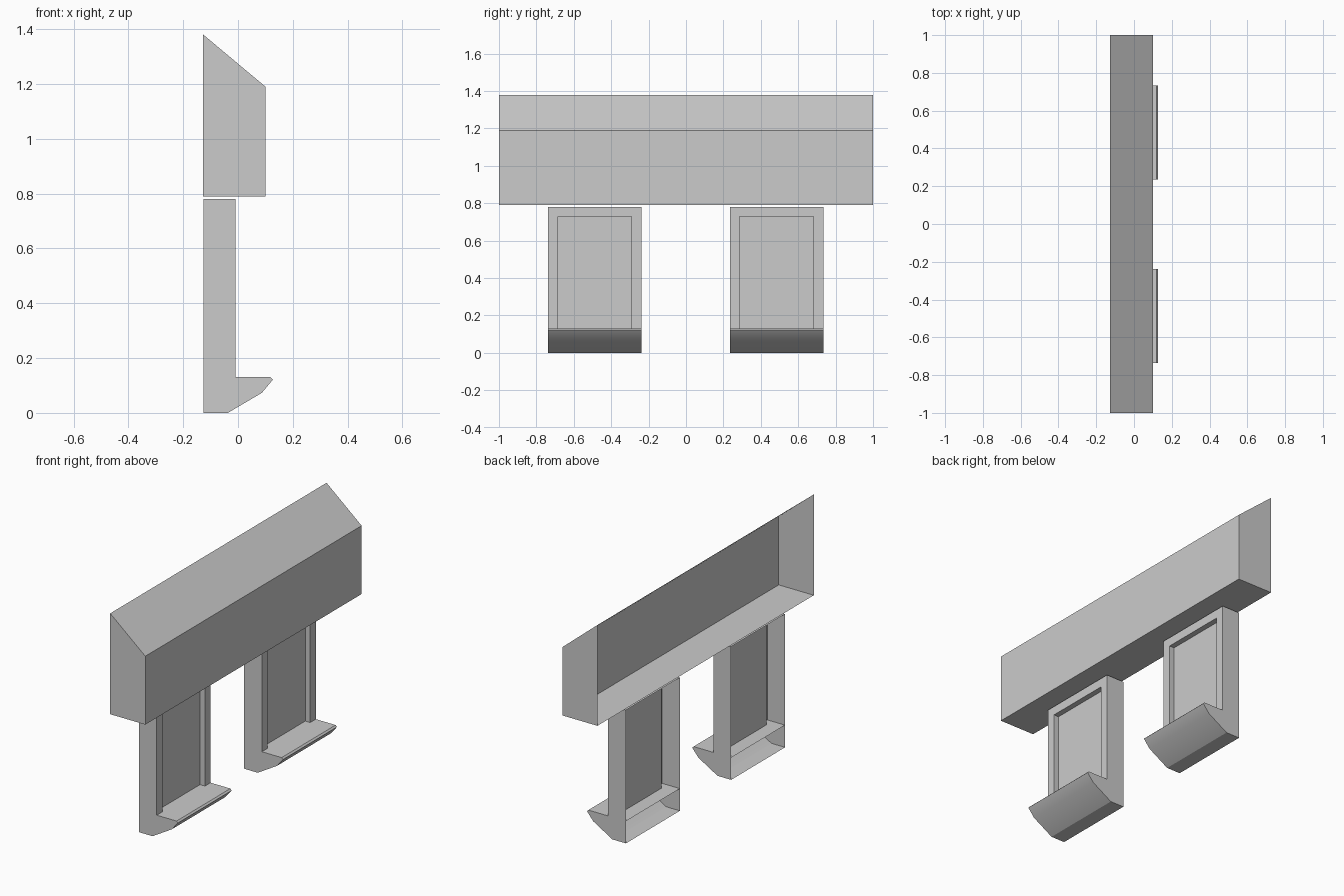
import bpy, bmesh, math

if "Cube" in bpy.data.objects:
    bpy.data.objects.remove(bpy.data.objects["Cube"])


def finish(name, bm):
    bmesh.ops.recalc_face_normals(bm, faces=bm.faces[:])
    mesh = bpy.data.meshes.new(name)
    bm.to_mesh(mesh)
    bm.free()
    ob = bpy.data.objects.new(name, mesh)
    bpy.context.collection.objects.link(ob)
    return ob


def open_shell(name, profile, y0, y1):
    """Extrude an x-z profile along y with capped ends; the back stays open."""
    bm = bmesh.new()
    a = [bm.verts.new((x, y0, z)) for x, z in profile]
    b = [bm.verts.new((x, y1, z)) for x, z in profile]
    for i in range(len(profile) - 1):
        bm.faces.new((a[i], a[i + 1], b[i + 1], b[i]))
    bm.faces.new(a)
    bm.faces.new(b[::-1])
    return finish(name, bm)


def framed_panel(name, y0, y1):
    """Upright panel with a recess in front, open at the back."""
    bottom, top, rim = 0.13, 0.78, 0.052
    # nested arches: back edge, front edge, recess edge, recess floor
    rings = [(-0.125, 0), (-0.01, 0), (-0.01, rim), (-0.042, rim)]
    bm = bmesh.new()
    loops = []
    for x, m in rings:
        pts = [(y0 + m, bottom), (y0 + m, top - m), (y1 - m, top - m), (y1 - m, bottom)]
        loops.append([bm.verts.new((x, y, z)) for y, z in pts])
    for p, q in zip(loops, loops[1:]):
        for i in range(3):
            bm.faces.new((p[i], p[i + 1], q[i + 1], q[i]))
    bm.faces.new(loops[-1])
    return finish(name, bm)


# sloped top beam, hollow from behind
open_shell("top_beam", [(-0.127, 0.79), (0.1, 0.79), (0.1, 1.19), (-0.127, 1.38)], -1, 1)

# two hanging panels, each with a rounded foot ledge
ledge = [(-0.125, 0), (-0.037, 0), (0.087, 0.073), (0.127, 0.121), (0.118, 0.13), (-0.125, 0.13)]
for side, y0, y1 in (("left", -0.737, -0.239), ("right", 0.235, 0.734)):
    framed_panel("panel_" + side, y0, y1)
    foot = open_shell("ledge_" + side, ledge, y0, y1)
    bpy.ops.object.select_all(action='DESELECT')
    foot.select_set(True)
    bpy.context.view_layer.objects.active = foot
    bpy.ops.object.shade_smooth_by_angle(angle=math.radians(27))
